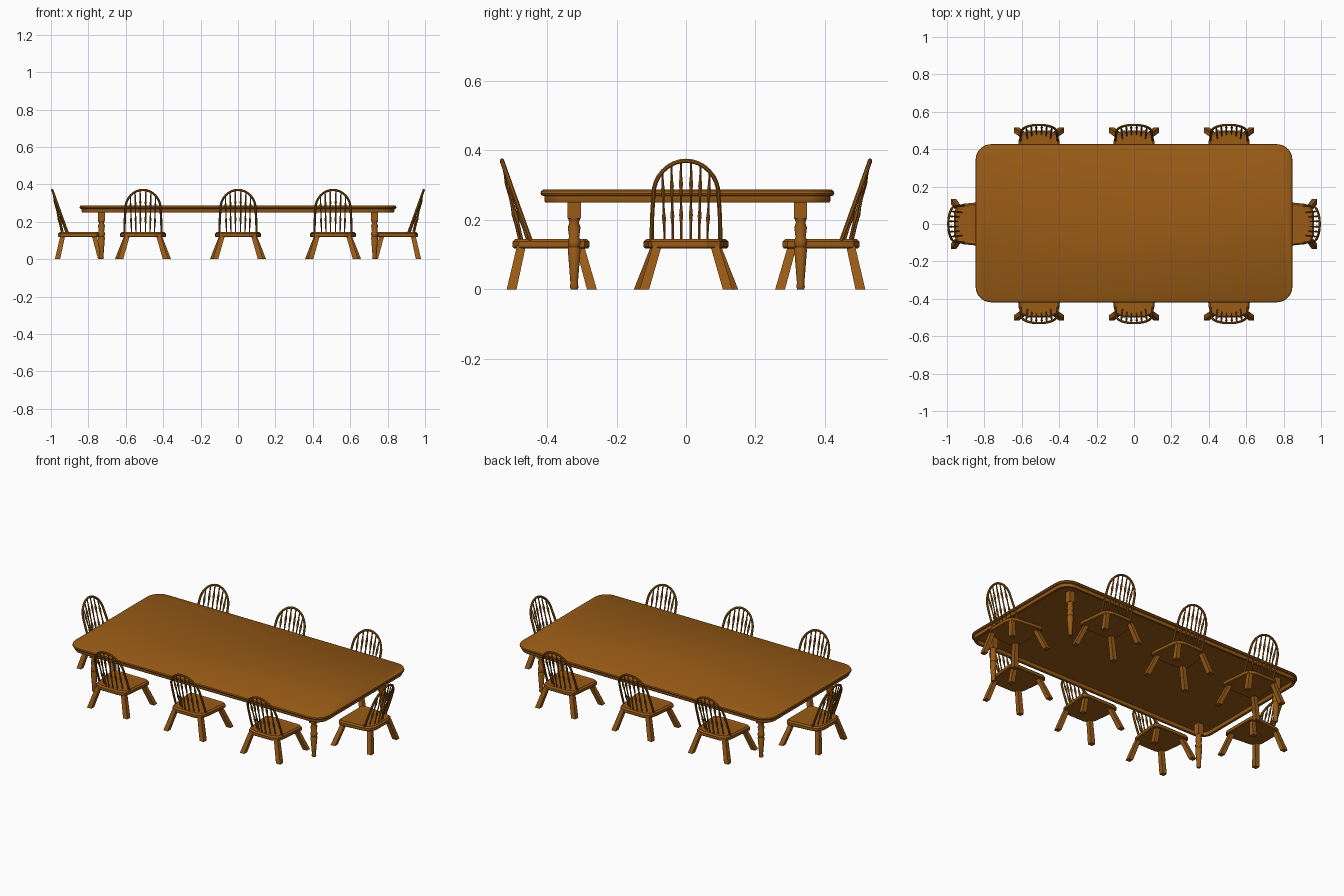
import bpy, bmesh, math
from mathutils import Vector, Matrix

if "Cube" in bpy.data.objects:
    bpy.data.objects.remove(bpy.data.objects["Cube"])

wood = bpy.data.materials.new("brown_wood")
wood.diffuse_color = (0.32, 0.105, 0.008, 1)
wood.use_nodes = True
wood.node_tree.nodes["Principled BSDF"].inputs["Base Color"].default_value = wood.diffuse_color


def finish(bm, name, smooth=False):
    bmesh.ops.recalc_face_normals(bm, faces=bm.faces)
    me = bpy.data.meshes.new(name)
    bm.to_mesh(me)
    bm.free()
    me.materials.append(wood)
    ob = bpy.data.objects.new(name, me)
    bpy.context.collection.objects.link(ob)
    if smooth:
        bpy.ops.object.select_all(action='DESELECT')
        ob.select_set(True)
        bpy.context.view_layer.objects.active = ob
        bpy.ops.object.shade_smooth_by_angle(angle=math.radians(40))
    return ob


def skin(bm, loops):
    """Bridge a stack of equal vertex loops and cap both ends."""
    rings = [[bm.verts.new(p) for p in loop] for loop in loops]
    n = len(rings[0])
    for a, b in zip(rings, rings[1:]):
        for i in range(n):
            bm.faces.new((a[i], a[(i + 1) % n], b[(i + 1) % n], b[i]))
    bm.faces.new(rings[0][::-1])
    bm.faces.new(rings[-1])


def sweep(bm, pts, radii, sides, flat_ends=False):
    """Tube of varying radius along a path; flat_ends keeps rings horizontal."""
    pts = [Vector(p) for p in pts]
    loops = []
    for i, (p, r) in enumerate(zip(pts, radii)):
        t = (pts[min(i + 1, len(pts) - 1)] - pts[max(i - 1, 0)]).normalized()
        if flat_ends:
            t = Vector((0, 0, 1))
        u = Vector((0, 1, 0)).cross(t).normalized()
        v = t.cross(u)
        loops.append([p + r * (math.cos(a) * u + math.sin(a) * v)
                      for a in (math.tau * (k + .5) / sides for k in range(sides))])
    skin(bm, loops)


def round_rect(hx, hy, r, z, cy=0.0, seg=8):
    out = []
    for q, (sx, sy) in enumerate(((1, 1), (-1, 1), (-1, -1), (1, -1))):
        for k in range(seg + 1):
            a = math.pi / 2 * (q + k / seg)
            out.append((sx * (hx - r) + r * math.cos(a),
                        cy + sy * (hy - r) + r * math.sin(a), z))
    return out


# Table top: moulded edge with a shallow recess underneath
CY = 0.004
profile = [(.032, .270), (.028, .251), (.014, .250), (.011, .255), (.011, .268),
           (.003, .270), (0, .276), (.002, .283), (.008, .287)]
bm = bmesh.new()
skin(bm, [round_rect(.847 - d, .423 - d, .085 - d, z, CY) for d, z in profile])
finish(bm, "table_top", True)

# Turned table legs with square blocks on top
turning = [(0, .010), (.006, .013), (.018, .011), (.028, .012), (.115, .019),
           (.122, .016), (.130, .019), (.142, .019), (.150, .015), (.178, .019),
           (.192, .014), (.200, .017), (.206, .019)]
for sx in (-1, 1):
    for sy in (-1, 1):
        x, y = sx * .73, CY + sy * .326
        bm = bmesh.new()
        sweep(bm, [(x, y, z) for z, r in turning], [r for z, r in turning], 12)
        sweep(bm, [(x, y, .204), (x, y, .271)], [.027, .027], 4)
        finish(bm, "table_leg", True)


# Chair, built as the one standing at the +y side with its back towards +y
def seat(bm):
    half = [(.100, .278), (.122, .292), (.120, .335), (.108, .45), (.098, .482), (.060, .499)]
    outline = half + [(-x, y) for x, y in reversed(half)]

    def ring(s, z):
        return [(x * s, .39 + (y - .39) * s, z) for x, y in outline]
    skin(bm, [ring(.97, .118), ring(1, .122), ring(1, .137), ring(.93, .145), ring(.80, .143)])


def chair_legs(bm):
    for s in (-1, 1):
        sweep(bm, [(s * .136, .271, 0), (s * .088, .306, .125)], [.020, .018], 4, True)
        sweep(bm, [(s * .120, .502, 0), (s * .083, .474, .125)], [.020, .018], 4, True)


def lean(z):
    return .447 + (z - .14) / .23 * .083


def hoop_z(x):
    return .27 + .10 * math.sqrt(max(0, 1 - (x / .094) ** 2))


def hoop(bm):
    path = [(.099, lean(.135), .135), (.098, lean(.2), .2)]
    for k in range(17):
        a = math.pi * k / 16
        z = .27 + .10 * math.sin(a)
        path.append((.094 * math.cos(a), lean(z), z))
    path += [(-.098, lean(.2), .2), (-.099, lean(.135), .135)]
    sweep(bm, path, [.0065] * len(path), 8)


def spindles(bm):
    shape = [(0, .0035), (.22, .004), (.33, .0065), (.42, .004), (.55, .0035),
             (.72, .0065), (.82, .004), (1, .003)]
    for x in (-.068, -.042, -.015, .015, .042, .068):
        z = hoop_z(x)
        top = Vector((x, lean(z), z))
        base = Vector((x * .9, .480 - .03 * (x / .075) ** 2, .138))
        sweep(bm, [base.lerp(top, t) for t, r in shape], [r for t, r in shape], 6)


places = [Matrix.Rotation(a, 4, 'Z') @ Matrix.Translation((x, 0, 0))
          for a in (0, math.pi) for x in (-.508, 0, .508)]
places += [Matrix.Rotation(a, 4, 'Z') @ Matrix.Translation((0, .463, 0))
           for a in (math.pi / 2, -math.pi / 2)]

parts = (("chair_seat", seat, False), ("chair_legs", chair_legs, False),
         ("chair_back_hoop", hoop, True), ("chair_spindles", spindles, True))
for name, build, smooth in parts:
    bm = bmesh.new()
    build(bm)
    first = finish(bm, name, smooth)
    for i, m in enumerate(places):
        ob = first if i == 0 else first.copy()
        if i:
            bpy.context.collection.objects.link(ob)
        ob.matrix_world = m
